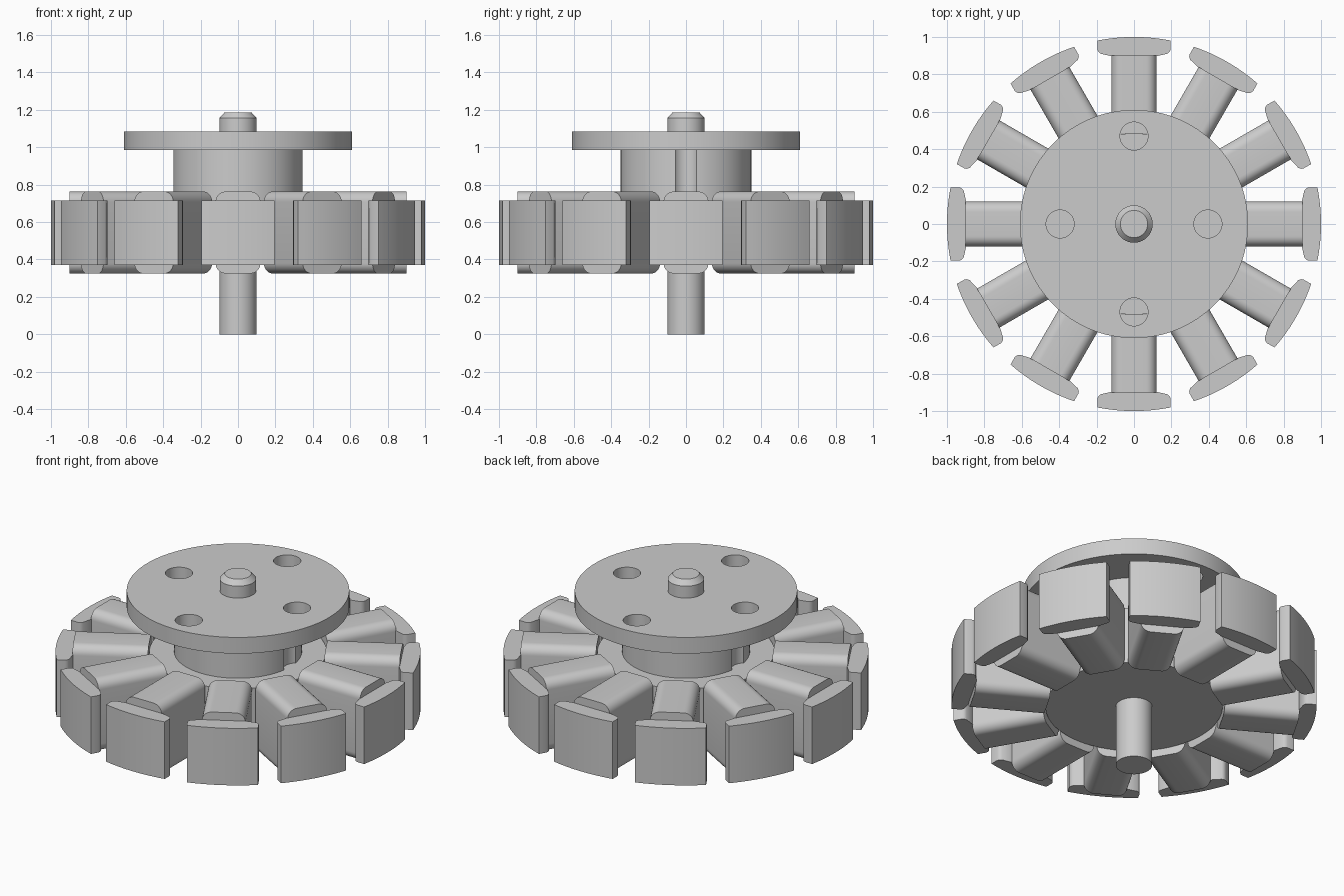
import bpy, bmesh, math
from mathutils import Matrix

cube = bpy.data.objects.get("Cube")
if cube:
    bpy.data.objects.remove(cube, do_unlink=True)

GREY = (0.6, 0.6, 0.6, 1)
metal = bpy.data.materials.new("grey metal")
metal.use_nodes = True
metal.diffuse_color = GREY
metal.node_tree.nodes["Principled BSDF"].inputs["Base Color"].default_value = GREY

TEETH = 12
CORE_BOTTOM, CORE_TOP = 0.37, 0.715
COIL_BOTTOM, COIL_TOP = 0.325, 0.763


def finish(name, bm):
    """Turn a bmesh into a named object with the shared material."""
    bmesh.ops.recalc_face_normals(bm, faces=bm.faces)
    mesh = bpy.data.meshes.new(name)
    bm.to_mesh(mesh)
    bm.free()
    mesh.materials.append(metal)
    obj = bpy.data.objects.new(name, mesh)
    bpy.context.collection.objects.link(obj)
    return obj


def smooth(obj):
    bpy.ops.object.select_all(action="DESELECT")
    obj.select_set(True)
    bpy.context.view_layer.objects.active = obj
    bpy.ops.object.shade_smooth_by_angle(angle=math.radians(30))


def lathe(name, profile, sides=96, centre=(0, 0)):
    """Revolve an (r, z) profile and cap both ends."""
    bm = bmesh.new()
    rings = []
    for r, z in profile:
        angles = [math.tau * i / sides for i in range(sides)]
        rings.append([bm.verts.new((centre[0] + r * math.cos(a),
                                    centre[1] + r * math.sin(a), z)) for a in angles])
    for low, high in zip(rings, rings[1:]):
        for i in range(sides):
            j = (i + 1) % sides
            bm.faces.new((low[i], low[j], high[j], high[i]))
    bm.faces.new(rings[0])
    bm.faces.new(rings[-1])
    return finish(name, bm)


def prism(name, outline, offset, turn):
    """Extrude a closed 3D outline by an offset, then turn it about z."""
    bm = bmesh.new()
    face = bm.faces.new([bm.verts.new(p) for p in outline])
    grown = bmesh.ops.extrude_face_region(bm, geom=[face], use_keep_orig=True)
    moved = [v for v in grown["geom"] if isinstance(v, bmesh.types.BMVert)]
    bmesh.ops.translate(bm, verts=moved, vec=offset)
    bmesh.ops.rotate(bm, verts=bm.verts, matrix=Matrix.Rotation(turn, 3, "Z"))
    obj = finish(name, bm)
    smooth(obj)


# Shaft with chamfered top, and stator core
smooth(lathe("shaft", [(0.1, 0), (0.1, 1.155), (0.073, 1.185)], 64))
smooth(lathe("stator_core", [(0.485, CORE_BOTTOM), (0.485, CORE_TOP)]))

# Mounting flange and hub, drilled by four bolt holes that also groove the hub
flange = lathe("mounting_flange", [(0.35, CORE_TOP - 0.01), (0.35, 0.985),
                                   (0.61, 0.985), (0.61, 1.083)], 128)
for x, y in ((0.395, 0), (-0.395, 0), (0, 0.47), (0, -0.47)):
    drill = lathe("drill", [(0.075, 0.6), (0.075, 1.3)], 48, (x, y))
    cut = flange.modifiers.new("bolt_hole", "BOOLEAN")
    cut.operation, cut.solver, cut.object = "DIFFERENCE", "EXACT", drill
    bpy.context.view_layer.objects.active = flange
    bpy.ops.object.modifier_apply(modifier=cut.name)
    bpy.data.objects.remove(drill, do_unlink=True)
smooth(flange)

# Coil cross-section: a rounded rectangle across the tooth
HALF, ROUND = 0.12, 0.055
coil = []
for sy, top, start in ((1, True, 0), (-1, True, 90), (-1, False, 180), (1, False, 270)):
    cz = COIL_TOP - ROUND if top else COIL_BOTTOM + ROUND
    for k in range(9):
        a = math.radians(start + 90 * k / 8)
        coil.append((0.485, sy * (HALF - ROUND) + ROUND * math.cos(a),
                     cz + ROUND * math.sin(a)))

# Pole shoe plan: curved outer face, softened inner corners
edge = math.asin(0.196)
shoe = [(math.cos(a), math.sin(a), CORE_BOTTOM)
        for a in (edge * (k / 6 - 1) for k in range(13))]
inner = [(0.935, 0.196), (0.921, 0.191), (0.911, 0.18), (0.897, 0.12)]
shoe += [(x, y, CORE_BOTTOM) for x, y in inner]
shoe += [(x, -y, CORE_BOTTOM) for x, y in reversed(inner)]

# Ring of wound teeth
for i in range(TEETH):
    turn = math.tau * i / TEETH
    prism(f"coil_{i + 1}", coil, (0.415, 0, 0), turn)
    prism(f"pole_shoe_{i + 1}", shoe, (0, 0, CORE_TOP - CORE_BOTTOM), turn)
